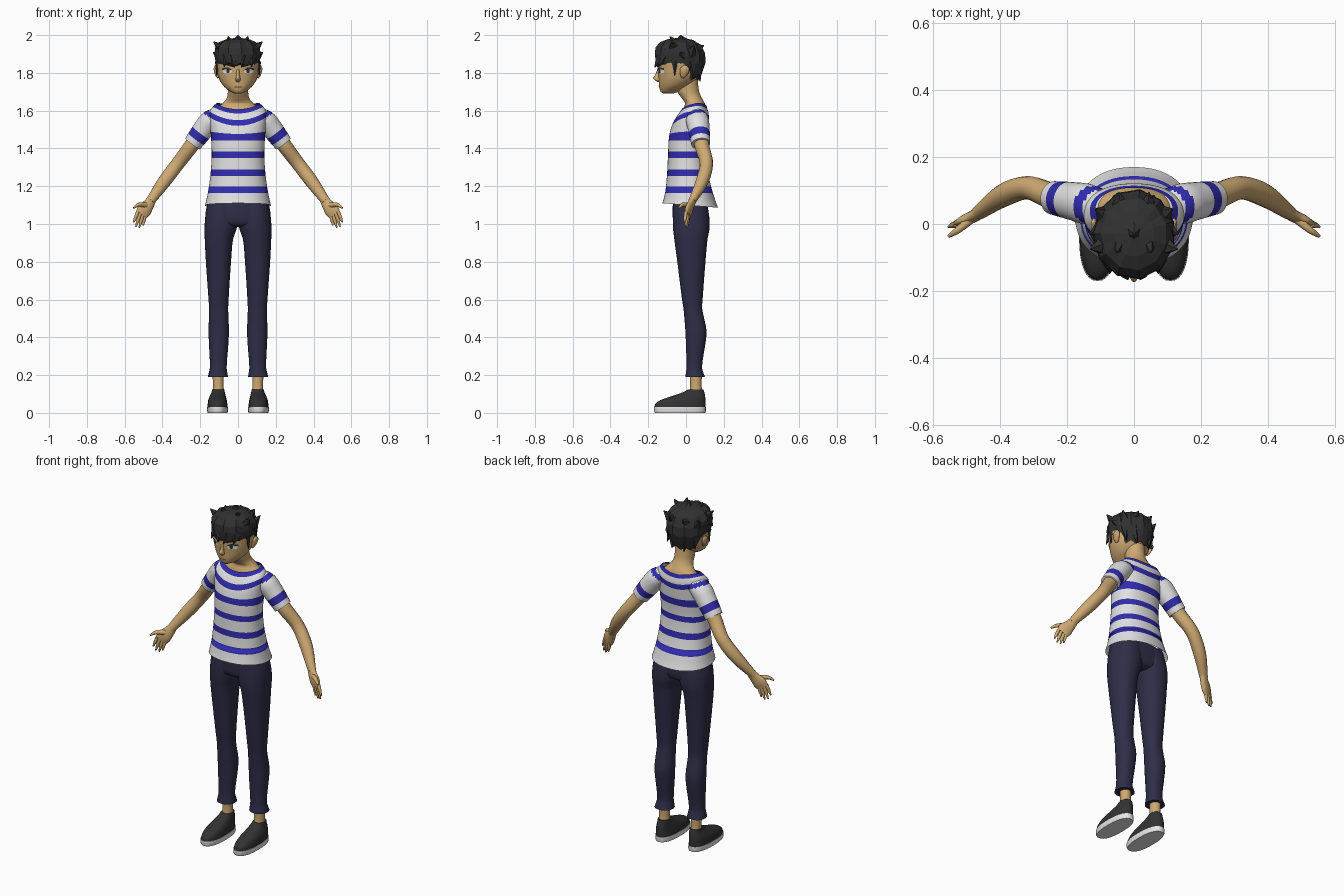
import bpy, bmesh, math
from mathutils import Vector

if "Cube" in bpy.data.objects:
    bpy.data.objects.remove(bpy.data.objects["Cube"])


def material(name, r, g, b):
    m = bpy.data.materials.new(name)
    m.diffuse_color = (r, g, b, 1)
    m.use_nodes = True
    m.node_tree.nodes["Principled BSDF"].inputs["Base Color"].default_value = m.diffuse_color
    return m


SKIN = material("skin", 0.62, 0.40, 0.17)
HAIR = material("hair black", 0.03, 0.03, 0.03)
WHITE = material("shirt white", 0.75, 0.75, 0.75)
BLUE = material("stripe blue", 0.03, 0.025, 0.42)
NAVY = material("trouser navy", 0.027, 0.027, 0.065)
SHOE = material("shoe charcoal", 0.032, 0.032, 0.034)
EYE = material("eye white", 0.85, 0.85, 0.85)
LIP = material("lip brown", 0.25, 0.12, 0.05)


def at(keys, s):
    """Smooth interpolation of a table whose first column is the parameter."""
    n = len(keys)
    i = max(j for j in range(n - 1) if j == 0 or keys[j][0] <= s)
    a, b = keys[i], keys[i + 1]
    h = b[0] - a[0]
    t = (s - a[0]) / h

    def slope(k, c):
        lo, hi = keys[max(k - 1, 0)], keys[min(k + 1, n - 1)]
        return (hi[c] - lo[c]) / (hi[0] - lo[0])
    return [(2*t**3 - 3*t*t + 1) * a[c] + (t**3 - 2*t*t + t) * h * slope(i, c)
            + (3*t*t - 2*t**3) * b[c] + (t**3 - t*t) * h * slope(i + 1, c)
            for c in range(1, len(a))]


def skin_rings(name, rings, mats, caps=True, smooth=True, paint=None, mirror=False):
    bm = bmesh.new()
    vs = [[bm.verts.new(p) for p in r] for r in rings]
    n = len(rings[0])
    for i in range(len(vs) - 1):
        for j in range(n):
            k = (j + 1) % n
            f = bm.faces.new((vs[i][j], vs[i][k], vs[i+1][k], vs[i+1][j]))
            if paint:
                f.material_index = paint(i, f.calc_center_median())
    if caps:
        bm.faces.new(vs[0])
        bm.faces.new(vs[-1])
    bmesh.ops.recalc_face_normals(bm, faces=bm.faces)
    for f in bm.faces:
        f.smooth = smooth and len(f.verts) == 4
    return finish(name, bm, mats, mirror)


def finish(name, bm, mats, mirror=False):
    me = bpy.data.meshes.new(name)
    bm.to_mesh(me)
    bm.free()
    for m in mats:
        me.materials.append(m)
    ob = bpy.data.objects.new(name, me)
    bpy.context.collection.objects.link(ob)
    if mirror:
        ob.modifiers.new("mirror", 'MIRROR').use_mirror_merge = False
    return ob


def loft(name, keys, mats, levels=None, n=32, p=2.0, lift=None, **kw):
    """Stack of oval rings; keys are (z, x_min, x_max, y_front, y_back)."""
    if levels is None:
        z0, z1 = keys[0][0], keys[-1][0]
        levels = sorted({z0 + (z1 - z0) * i / 24 for i in range(25)} | {k[0] for k in keys})
    rings = []
    for z in levels:
        xa, xb, ya, yb = at(keys, z)
        ring = []
        for j in range(n):
            a = 2 * math.pi * j / n
            c, s = math.cos(a), math.sin(a)
            x = (xa + xb) / 2 + (xb - xa) / 2 * math.copysign(abs(c) ** (2 / p), c)
            y = (ya + yb) / 2 + (yb - ya) / 2 * math.copysign(abs(s) ** (2 / p), s)
            ring.append((x, y, z + (lift(x, y, z) if lift else 0)))
        rings.append(ring)
    return skin_rings(name, rings, mats, **kw)


def tube(name, pts, mats, side=(0, 1, 0), n=16, m=6, **kw):
    """Tube along points (x, y, z, radius along side, other radius)."""
    keys = [(i, *q) for i, q in enumerate(pts)]
    last = len(pts) - 1
    rings = []
    for i in range(last * m + 1):
        s = i / m
        q = at(keys, s)
        t = Vector(at(keys, min(s + .05, last))[:3]) - Vector(at(keys, max(s - .05, 0))[:3])
        t.normalize()
        u = Vector(side)
        u = (u - t * u.dot(t)).normalized()
        v = t.cross(u)
        c = Vector(q[:3])
        rings.append([c + u * q[3] * math.cos(2*math.pi*j/n) + v * q[4] * math.sin(2*math.pi*j/n)
                      for j in range(n)])
    return skin_rings(name, rings, mats, **kw)


def sym(rows):
    return [(z, -r, r, a, b) for z, r, a, b in rows]


# Striped shirt body: upper rings curve up towards the shoulders
STRIPES = [(1.163, 1.198), (1.253, 1.288), (1.35, 1.383), (1.443, 1.477), (1.52, 1.55), (1.585, 1.608)]


def collar_rise(x, y):
    return 2 * x * x + 0.25 * max(0, y - 0.03)


def shirt_lift(x, y, z):
    if z < 1.15:
        return -0.08 * y * (1.15 - z) / 0.05
    return min(1, max(0, (z - 1.46) / 0.06)) * collar_rise(x, y)


shirt = sym([(1.10, .175, -.125, .17), (1.13, .167, -.118, .155), (1.18, .157, -.108, .138),
             (1.27, .145, -.10, .117), (1.37, .139, -.095, .107), (1.46, .143, -.09, .113),
             (1.52, .15, -.075, .12), (1.56, .147, -.055, .12), (1.608, .115, -.022, .108)])
levels = sorted({z for s in STRIPES for z in s} | {k[0] for k in shirt}
                | {1.10 + .02 * i for i in range(25)})
loft("shirt_body", shirt, [WHITE, BLUE], levels=levels, n=48, p=2.2, lift=shirt_lift, caps=False,
     paint=lambda i, c: int(any(a < (levels[i] + levels[i+1]) / 2 < b for a, b in STRIPES)))

# Sleeves with one band and the shoulder stripe carried over
SM = 10


def sleeve_paint(i, c):
    u = c.z - collar_rise(c.x, c.y)
    return int(SM * 2.3 < i + .5 < SM * 2.75 or (STRIPES[4][0] < u < STRIPES[4][1] and i < SM * 2))


tube("sleeve", [(.08, .055, 1.575, .045, .04), (.14, .06, 1.55, .06, .056), (.18, .068, 1.505, .057, .056),
                (.24, .078, 1.425, .05, .049)], [WHITE, BLUE], n=32, m=SM, paint=sleeve_paint, mirror=True)

# Arms and hands
tube("arm", [(.20, .075, 1.48, .04, .04), (.25, .085, 1.41, .039, .039), (.318, .108, 1.32, .035, .036),
             (.39, .085, 1.225, .034, .035), (.465, .032, 1.12, .02, .024)], [SKIN], mirror=True)
WIDE = (.84, -.25, .45)
tube("palm", [(.45, .042, 1.14, .023, .019), (.475, .025, 1.10, .032, .018), (.495, .015, 1.075, .04, .017),
              (.512, .008, 1.048, .034, .011)], [SKIN], side=WIDE, mirror=True)
fingers = [((.53, .0, 1.065), (.553, -.008, 1.008)), ((.518, .006, 1.055), (.541, .0, .985)),
           ((.504, .011, 1.048), (.523, .006, .98)), ((.491, .015, 1.048), (.503, .01, .992))]
for i, (a, b) in enumerate(fingers):
    mid = [(p + q) / 2 for p, q in zip(a, b)]
    tube(f"finger_{i + 1}", [(*a, .01, .01), (*mid, .009, .009), (*b, .004, .004)], [SKIN],
         side=WIDE, n=8, m=3, mirror=True)
tube("thumb", [(.485, .015, 1.10, .016, .014), (.525, -.018, 1.102, .011, .011), (.553, -.037, 1.085, .005, .005)],
     [SKIN], side=(0, .5, 1), n=8, m=3, mirror=True)

# Trousers
loft("trouser_leg", [(.19, .053, .16, -.004, .1), (.24, .06, .149, .003, .085), (.35, .052, .153, 0, .1),
                     (.43, .048, .156, -.003, .109), (.55, .052, .153, -.013, .086), (.6, .05, .156, -.021, .088),
                     (.8, .037, .17, -.046, .103), (.92, .026, .176, -.062, .114), (.98, .006, .177, -.069, .125),
                     (1.04, -.002, .173, -.07, .123), (1.12, -.002, .158, -.065, .11)],
     [NAVY], p=2.2, mirror=True)
loft("trouser_hips", sym([(.985, .09, -.03, .08), (1.0, .16, -.06, .108), (1.05, .172, -.071, .117),
                          (1.13, .157, -.068, .11)]), [NAVY], p=2.3)

# Ankles and shoes
loft("ankle", [(.09, .072, .135, .015, .09), (.14, .076, .133, .022, .083), (.22, .075, .135, .02, .085)],
     [SKIN], n=20, mirror=True)
loft("shoe_sole", [(0, .056, .16, -.165, .102), (.01, .053, .164, -.17, .105), (.03, .054, .163, -.17, .105)],
     [EYE], p=2.4, levels=[0, .01, .03], mirror=True)
loft("shoe_upper", [(.028, .055, .162, -.168, .104), (.05, .057, .16, -.16, .104), (.07, .06, .157, -.13, .103),
                    (.09, .065, .149, -.07, .101), (.11, .07, .14, -.015, .097), (.125, .073, .137, .012, .092)],
     [SHOE], p=2.3, mirror=True)

# Neck and head
loft("neck", sym([(1.585, .12, -.02, .115), (1.615, .105, -.012, .108), (1.64, .08, -.005, .099),
                  (1.665, .06, -.022, .085), (1.70, .054, -.045, .07), (1.78, .056, -.06, .06)]), [SKIN])
face = sym([(1.69, .018, -.12, -.07), (1.70, .04, -.134, -.04), (1.73, .076, -.142, .02), (1.77, .101, -.145, .06),
            (1.82, .112, -.15, .08), (1.88, .114, -.152, .085), (1.94, .095, -.125, .07), (1.97, .05, -.08, .03)])
loft("head", face, [SKIN])
loft("nose", sym([(1.752, .006, -.152, -.13), (1.762, .014, -.165, -.13), (1.772, .012, -.174, -.13),
                  (1.79, .009, -.163, -.13), (1.825, .007, -.15, -.13)]), [SKIN], n=12)
tube("ear", [(.104, -.02, 1.775, .008, .006), (.112, -.014, 1.79, .018, .009), (.12, -.006, 1.82, .025, .009),
             (.118, -.004, 1.84, .008, .005)], [SKIN], n=12, m=4, mirror=True)


# Face details as thin plates that follow the face surface
def plate(name, pts, mat, off):
    bm = bmesh.new()

    def on_face(x, z):
        _, r, a, b = at(face, z)
        return (x, (a + b) / 2 - (b - a) / 2 * math.sqrt(max(0, 1 - (x / r) ** 2)) - off, z)
    k = len(pts)
    mid = bm.verts.new(on_face(sum(p[0] for p in pts) / k, sum(p[1] for p in pts) / k))
    vs = [bm.verts.new(on_face(*p)) for p in pts]
    for i in range(k):
        bm.faces.new((mid, vs[i], vs[(i + 1) % k]))
    finish(name, bm, [mat], True)


def oval(cx, cz, w, h, k=14):
    return [(cx + w * math.cos(2*math.pi*i/k), cz + h * math.sin(2*math.pi*i/k)) for i in range(k)]


plate("eye_white", oval(.056, 1.81, .026, .014), EYE, .003)
plate("iris", oval(.053, 1.811, .009, .013), HAIR, .005)
plate("upper_lid", [(.027, 1.812), (.045, 1.821), (.07, 1.822), (.085, 1.814), (.083, 1.826), (.05, 1.829)],
      HAIR, .006)
plate("eyebrow", [(.022, 1.83), (.085, 1.847), (.085, 1.854), (.022, 1.838)], HAIR, .004)
plate("mouth", [(0, 1.724), (.02, 1.723), (.02, 1.727), (0, 1.729)], LIP, .003)

# Hair: faceted cap with a ragged rim, then locks
N = 22
rings = []
for f, r in zip([0, .05, .17, .38, .62, .85, 1], [.12, .5, .8, .97, 1.0, .98, .95]):
    ring = []
    for j in range(N):
        a = 2 * math.pi * j / N
        c, s = math.cos(a), math.sin(a)
        back = min(1, max(0, (s - .1) / .45))
        zb = 1.845 - .08 * back + (.01 if j % 2 else -.008)
        q = r - .17 * back * max(0, f - .6) / .4
        q *= 1 + (.025 if j % 2 else -.02) * (f > .1)
        ring.append((.121 * c * q, -.03 + .133 * s * q, 1.985 - (1.985 - zb) * f))
    rings.append(ring)
skin_rings("hair_cap", rings, [HAIR], smooth=False)
locks = [((.075, -.06, 1.92), (.13, -.075, 1.965), .045), ((.04, -.05, 1.945), (.052, -.085, 1.993), .04),
         ((.09, -.01, 1.88), (.132, -.03, 1.91), .04), ((.085, .02, 1.9), (.115, .045, 1.945), .04),
         ((.03, -.135, 1.885), (.018, -.166, 1.828), .028), ((.075, -.11, 1.885), (.072, -.147, 1.832), .028),
         ((.107, -.06, 1.86), (.113, -.06, 1.785), .018), ((.05, .055, 1.85), (.04, .075, 1.755), .035),
         ((.085, .02, 1.86), (.09, .045, 1.77), .03), ((.04, .05, 1.92), (.045, .095, 1.945), .04)]
for i, (a, b, r) in enumerate(locks):
    tube(f"hair_lock_{i + 1}", [(*a, r, r * .8), (*b, .002, .002)], [HAIR], side=(.3, 1, .2), n=5, m=1,
         smooth=False, mirror=True)
tube("hair_crown", [(0, -.02, 1.95, .06, .05), (0, -.03, 2.0, .003, .003)], [HAIR], n=6, m=1, smooth=False)
